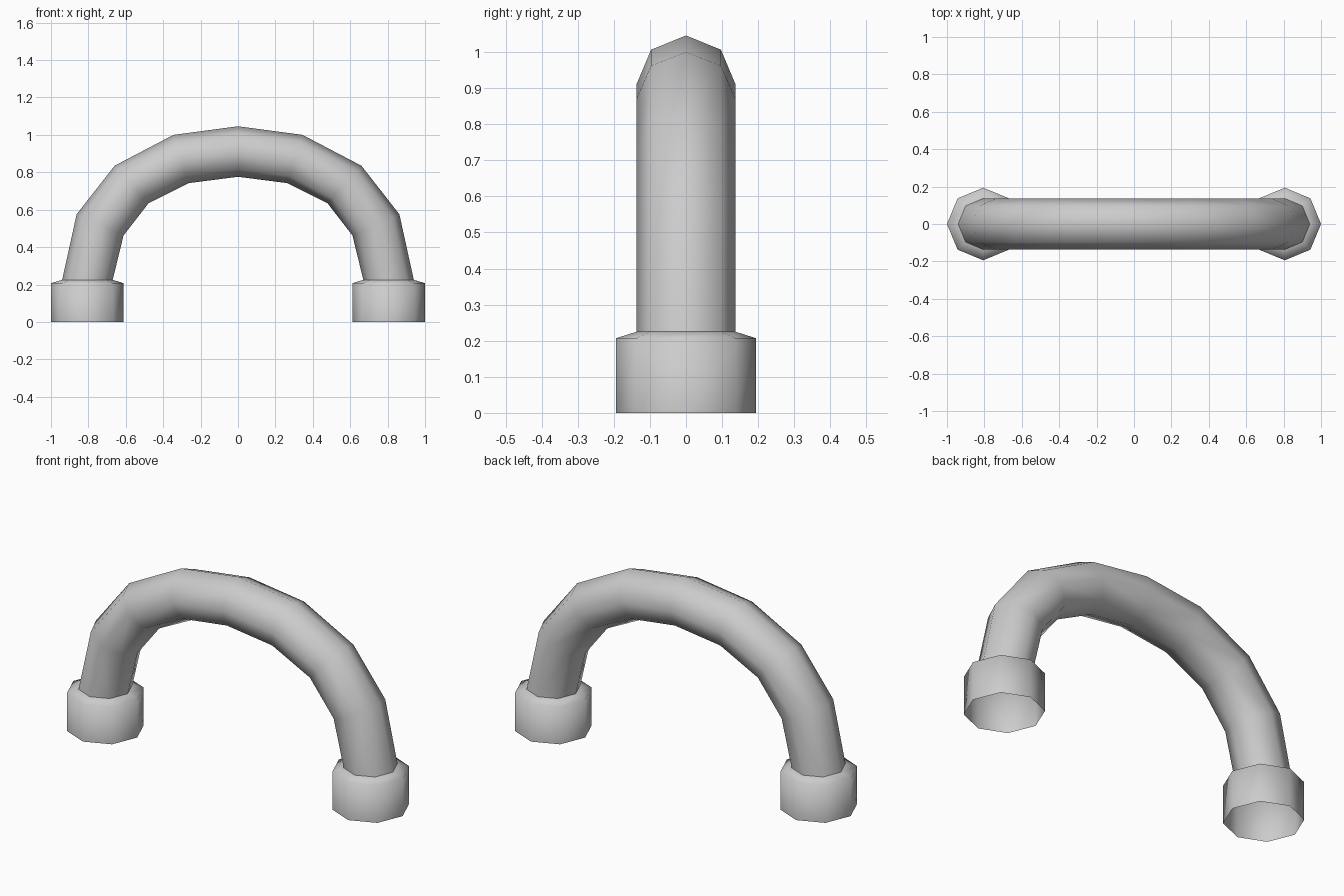
import bpy, bmesh, math
from mathutils import Vector

if "Cube" in bpy.data.objects:
    bpy.data.objects.remove(bpy.data.objects["Cube"])

SIDES = 8


def ring(bm, outer, inner, ry):
    """Octagonal ring spanning outer to inner point (x, z), half-width ry in y."""
    o, i = Vector((outer[0], 0, outer[1])), Vector((inner[0], 0, inner[1]))
    centre, radial = (o + i) / 2, (o - i) / 2
    out = []
    for k in range(SIDES):
        a = 2 * math.pi * k / SIDES
        out.append(bm.verts.new(centre + radial * math.cos(a)
                                + Vector((0, ry * math.sin(a), 0))))
    return out


def loft(name, sections):
    """Skin the rings into an open tube and mirror it across x = 0."""
    bm = bmesh.new()
    rings = [ring(bm, *s) for s in sections]
    for a, b in zip(rings, rings[1:]):
        for k in range(SIDES):
            n = (k + 1) % SIDES
            # listed from the foot upward, so faces point outward
            bm.faces.new((a[k], b[k], b[n], a[n])).smooth = True
    for f in bm.faces:
        f.normal_flip()
    mesh = bpy.data.meshes.new(name)
    bm.to_mesh(mesh)
    bm.free()
    ob = bpy.data.objects.new(name, mesh)
    bpy.context.collection.objects.link(ob)
    mirror = ob.modifiers.new("Mirror", 'MIRROR')
    mirror.use_clip = True
    return ob


R = 0.137

# Arched pipe: half the arch, from foot to crown
loft("arched_pipe", [
    ((0.94, 0.225), (0.67, 0.225), R),
    ((0.863, 0.575), (0.612, 0.462), R),
    ((0.66, 0.835), (0.478, 0.635), R),
    ((0.345, 1.0), (0.264, 0.742), R),
    ((0.0, 1.046), (0.0, 0.776), R),
])

# End collars: open sleeve with a sloped shoulder meeting the pipe
loft("end_collars", [
    ((1.0, 0.0), (0.612, 0.0), 0.194),
    ((1.0, 0.207), (0.612, 0.207), 0.194),
    ((0.94, 0.225), (0.67, 0.225), R),
])
